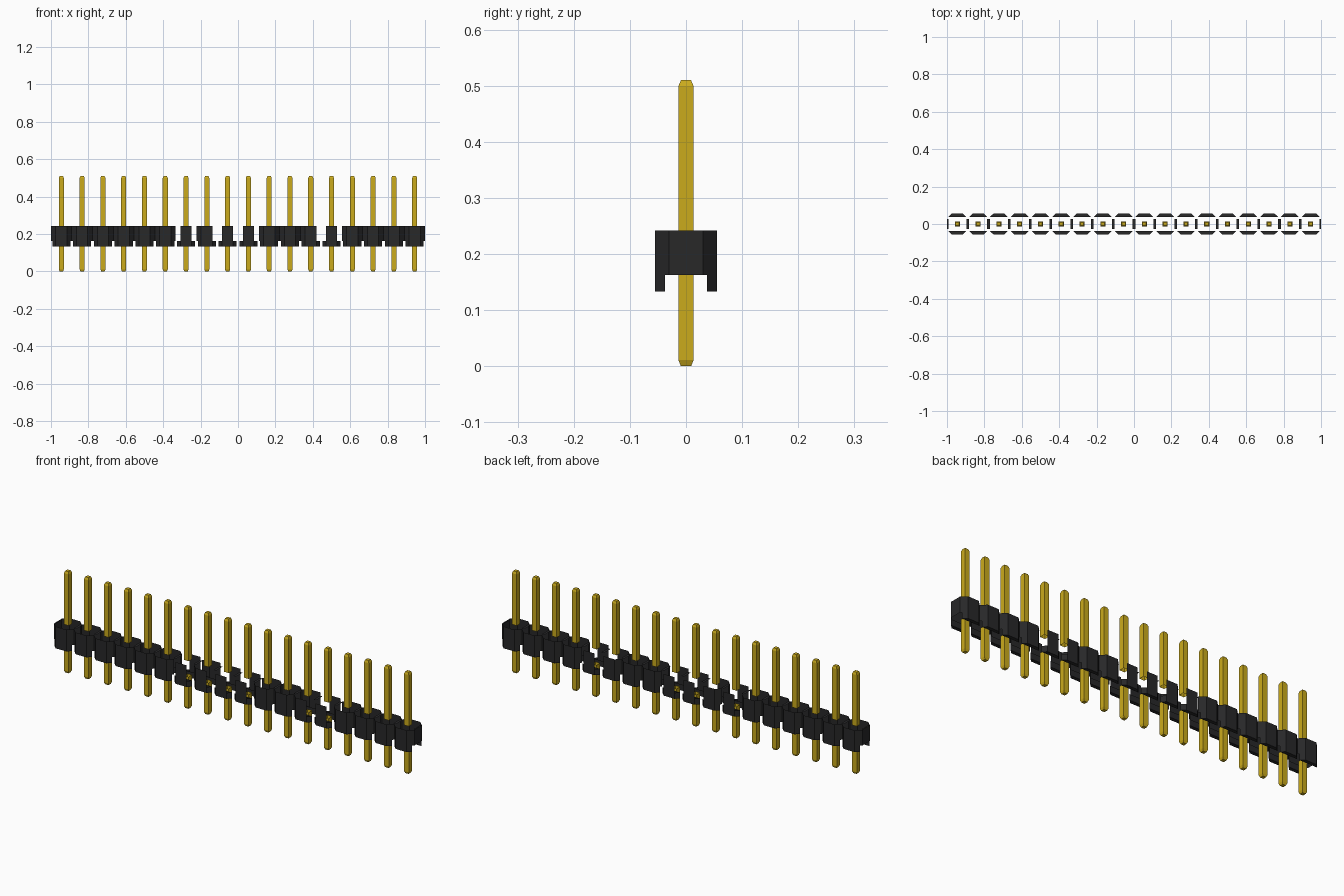
import bpy
import bmesh

cube = bpy.data.objects.get("Cube")
if cube:
    bpy.data.objects.remove(cube, do_unlink=True)


def material(name, rgb):
    m = bpy.data.materials.new(name)
    m.use_nodes = True
    m.diffuse_color = (*rgb, 1)
    m.node_tree.nodes["Principled BSDF"].inputs["Base Color"].default_value = (*rgb, 1)
    return m


black = material("black plastic", (0.021, 0.021, 0.022))
gold = material("gold plating", (0.60, 0.41, 0.012))

COUNT = 18
PITCH = 2 / COUNT
HALF = PITCH / 2
FOOT, FLOOR, TOP, TIP = 0.133, 0.163, 0.242, 0.51
END_Y, FOOT_Y, SIDE_Y = 0.03, 0.037, 0.055   # end wall, foot inner face, outer face
FACE_X = 0.03                                # half width of the outer face
FOOT_X = HALF - (HALF - FACE_X) * (FOOT_Y - END_Y) / (SIDE_Y - END_Y)


def finish(bm, name, mat):
    bmesh.ops.remove_doubles(bm, verts=bm.verts, dist=0.0001)
    bmesh.ops.recalc_face_normals(bm, faces=bm.faces)
    mesh = bpy.data.meshes.new(name)
    bm.to_mesh(mesh)
    bm.free()
    mesh.materials.append(mat)
    obj = bpy.data.objects.new(name, mesh)
    bpy.context.collection.objects.link(obj)
    return obj


def quad(bm, *points):
    bm.faces.new([bm.verts.new(p) for p in points])


def wall(bm, a, b, low, high):
    quad(bm, (*a, low), (*b, low), (*b, high), (*a, high))


# Open chamfer panels, by cell number, on the +x and -x side of each cell
open_panels = {1: (6, 7, 8, 9, 12, 13), -1: (6, 8, 9, 13)}

# Housing shell: a row of chamfered cells with a foot along each long side
bm = bmesh.new()
for i in range(COUNT):
    cx = -1 + PITCH * (i + 0.5)
    for s in (-1, 1):
        face = [(cx - FACE_X, s * SIDE_Y), (cx + FACE_X, s * SIDE_Y)]
        inner = [(cx - FOOT_X, s * FOOT_Y), (cx + FOOT_X, s * FOOT_Y)]
        wall(bm, *face, FLOOR, TOP)
        wall(bm, *face, FOOT, FLOOR)
        wall(bm, *inner, FOOT, FLOOR)
        quad(bm, *[(*p, FOOT) for p in (face[0], face[1], inner[1], inner[0])])
        for k, side in enumerate((-1, 1)):
            wall(bm, face[k], inner[k], FOOT, FLOOR)
            if i not in open_panels[side]:
                wall(bm, face[k], (cx + side * HALF, s * END_Y), FLOOR, TOP)
for x in (-1, 1):
    wall(bm, (x, -END_Y), (x, END_Y), FLOOR, TOP)
finish(bm, "housing", black)

# Thin bridges on top where neighbouring cells meet
bm = bmesh.new()
for i in range(COUNT + 1):
    x = -1 + PITCH * i
    a, b = max(x - 0.007, -1), min(x + 0.007, 1)
    y = END_Y - 0.004
    quad(bm, (a, -y, TOP), (b, -y, TOP), (b, y, TOP), (a, y, TOP))
finish(bm, "cell_bridges", black)


# Square pin half: open at the housing, tapered and capped at the tip
def pin_half(name, x, base, tip):
    bm = bmesh.new()
    shoulder = tip + (0.011 if tip < base else -0.011)
    rings = []
    for r, z in ((0.0135, base), (0.0135, shoulder), (0.009, tip)):
        rings.append([bm.verts.new((x + r * sx, r * sy, z))
                      for sx, sy in ((-1, -1), (1, -1), (1, 1), (-1, 1))])
    for low, high in zip(rings, rings[1:]):
        for k in range(4):
            n = (k + 1) % 4
            bm.faces.new((low[k], low[n], high[n], high[k]))
    bm.faces.new(rings[-1])
    finish(bm, name, gold)


for i in range(COUNT):
    cx = -1 + PITCH * (i + 0.5)
    pin_half(f"upper_pin_{i + 1}", cx, TOP, TIP)
    pin_half(f"lower_pin_{i + 1}", cx, FLOOR, 0)
